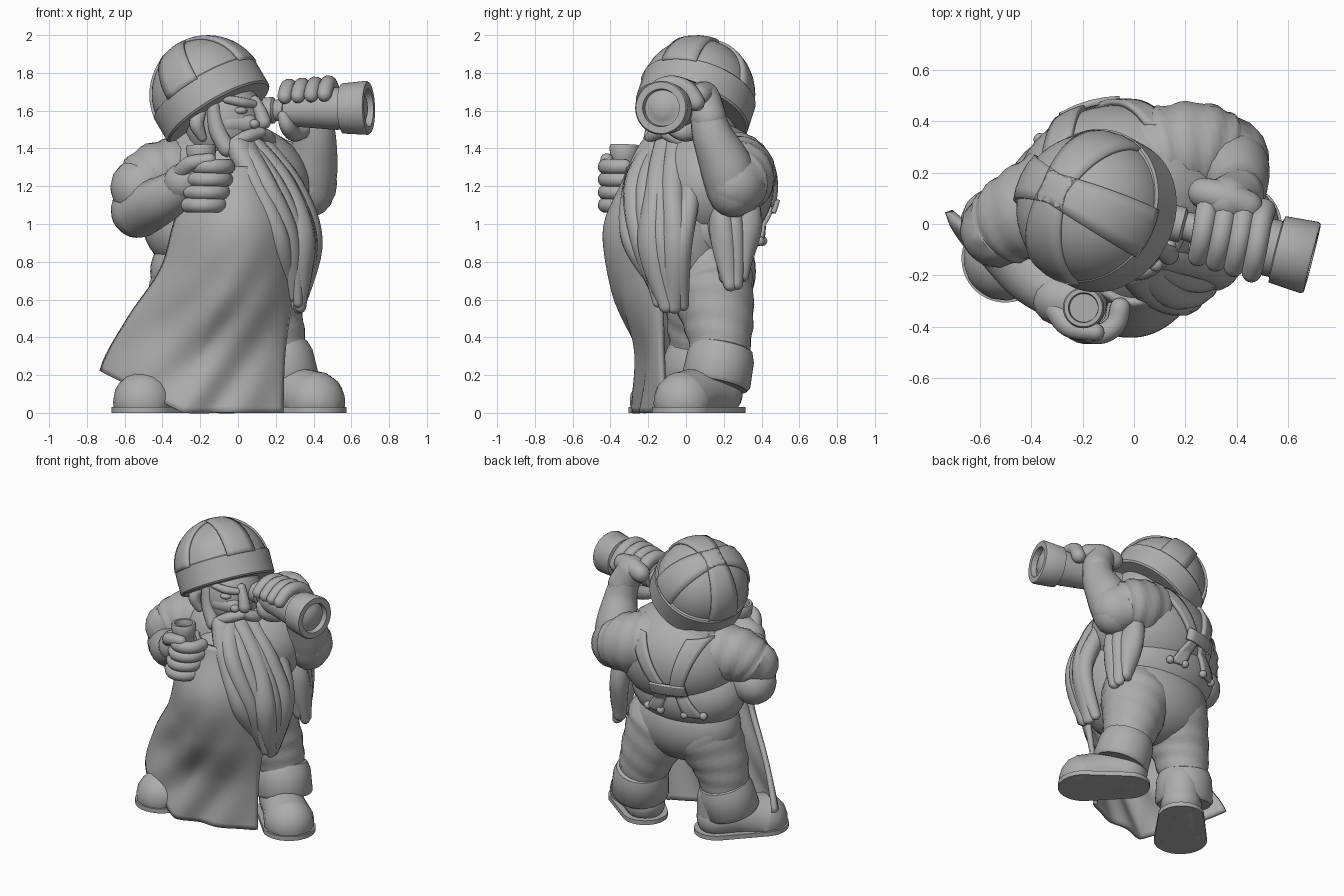
import bpy, math
from math import sin, cos, pi, sqrt
from mathutils import Vector, Quaternion

if "Cube" in bpy.data.objects:
    bpy.data.objects.remove(bpy.data.objects["Cube"])

GREY = (0.42, 0.42, 0.42, 1)
clay = bpy.data.materials.new("grey clay")
clay.use_nodes = True
clay.diffuse_color = GREY
clay.node_tree.nodes["Principled BSDF"].inputs["Base Color"].default_value = GREY


def build(name, rows, closed=True, thick=0):
    """Skin a list of point rows into a smooth mesh."""
    n = len(rows[0])
    verts = [tuple(p) for row in rows for p in row]
    faces = []
    for i in range(len(rows) - 1):
        for j in range(n if closed else n - 1):
            k = (j + 1) % n
            faces.append((i*n + j, i*n + k, (i+1)*n + k, (i+1)*n + j))
    if closed:
        faces += [tuple(range(n))[::-1], tuple((len(rows)-1)*n + j for j in range(n))]
    me = bpy.data.meshes.new(name)
    me.from_pydata(verts, [], faces)
    me.materials.append(clay)
    me.polygons.foreach_set("use_smooth", [True] * len(me.polygons))
    me.set_sharp_from_angle(angle=math.radians(40))
    ob = bpy.data.objects.new(name, me)
    bpy.context.collection.objects.link(ob)
    if thick:
        mod = ob.modifiers.new("thickness", 'SOLIDIFY')
        mod.thickness, mod.offset = thick, 0


def spline(pts, t):
    """Catmull-Rom sample of any list of number tuples, t in 0..1."""
    s = min(t * (len(pts) - 1), len(pts) - 1.0001)
    i, f = int(s), s - int(s)
    a, b, c, d = [pts[max(0, min(len(pts) - 1, i + k))] for k in (-1, 0, 1, 2)]
    return [q + f/2 * (r - p + f * (2*p - 5*q + 4*r - w + f * (3*q - p - 3*r + w)))
            for p, q, r, w in zip(a, b, c, d)]


def limb(name, pts, steps=16, sides=20, folds=0.0, turns=4):
    """Round-ended tapered tube through (x, y, z, radius) points."""
    smp = [spline(pts, i / steps) for i in range(steps + 1)]
    pos = [Vector(s[:3]) for s in smp]
    tan = [(pos[min(i+1, steps)] - pos[max(i-1, 0)]).normalized() for i in range(steps + 1)]
    q = Vector((0, 0, 1)).rotation_difference(tan[0])
    rows = []

    def ring(p, r, t=0):
        rows.append([p + q @ Vector((cos(a), sin(a), 0)) * r
                     * (1 + folds * sin(turns * 2*pi * t + 2 * a)) for a in
                     [2*pi * j / sides for j in range(sides)]])
    for i in range(steps + 1):
        if i:
            q = tan[i-1].rotation_difference(tan[i]) @ q
        r = smp[i][3]
        if i == 0:
            for a in (5, 25, 45, 67):
                ring(pos[0] - tan[0] * r * cos(math.radians(a)), r * sin(math.radians(a)))
        ring(pos[i], r, i / steps)
        if i == steps:
            for a in (67, 45, 25, 5):
                ring(pos[i] + tan[i] * r * cos(math.radians(a)), r * sin(math.radians(a)), 1)
    for row in rows:
        for p in row:
            p.z = max(p.z, 0)
    build(name, rows)


def lathe(name, prof, centre, axis, sides=48):
    """Spin a (radius, height) profile round an axis."""
    q = Vector((0, 0, 1)).rotation_difference(Vector(axis))
    build(name, [[Vector(centre) + q @ Vector((r * cos(2*pi*j/sides), r * sin(2*pi*j/sides), h))
                  for j in range(sides)] for r, h in prof])


def ball(name, centre, size, steps=24, sides=40):
    rows = []
    for i in range(steps + 1):
        a = pi * (0.01 + 0.98 * i / steps)
        rows.append([Vector(centre) + Vector((size[0] * sin(a) * cos(b), size[1] * sin(a) * sin(b),
                     -size[2] * cos(a))) for b in [2*pi * j / sides for j in range(sides)]])
    build(name, rows)


# Torso and trousers
TRUNK = {"chest": ((-0.04, 0.13, 1.2), (0.42, 0.335, 0.34)),
         "waist": ((-0.1, 0.11, 0.98), (0.4, 0.29, 0.27)),
         "trouser_seat": ((-0.08, 0.11, 0.75), (0.385, 0.26, 0.28))}
for name, (centre, size) in TRUNK.items():
    ball(name, centre, size)
ball("belly", (0.0, -0.06, 0.95), (0.33, 0.33, 0.42))
limb("collar", [(-0.16, 0.12, 1.35, 0.22), (-0.08, 0.08, 1.46, 0.19)])

# Legs, cuffs and boots
legs = {
    "left": [(0.09, 0.13, 0.7, 0.23), (0.16, 0.17, 0.49, 0.19), (0.22, 0.185, 0.3, 0.15)],
    "right": [(-0.23, 0.11, 0.7, 0.23), (-0.32, 0.08, 0.49, 0.185), (-0.36, 0.07, 0.3, 0.15)]}
feet = {"left": ((0.2, 0.17), (0.405, -0.01)), "right": ((-0.31, 0.1), (-0.5, -0.135))}
for side in legs:
    limb(side + "_leg", legs[side], folds=0.02)
    lathe(side + "_cuff", [(0.1, -0.16), (0.17, -0.16), (0.185, -0.14), (0.178, 0.0), (0.16, 0.05), (0.1, 0.08)],
          legs[side][2][:3], (-0.2 if side == "left" else 0.15, 0.2, 1))
    (hx, hy), (tx, ty) = feet[side]
    limb(side + "_boot", [(hx, hy, 0.1, 0.13), ((hx+tx)/2, (hy+ty)/2, 0.1, 0.14), (tx, ty, 0.06, 0.163)])
    limb(side + "_ankle", [(hx, hy, 0.1, 0.125), (hx, hy, 0.25, 0.125)])
    ang = math.atan2(ty - hy, tx - hx)
    rim = []
    for j in range(48):
        a = 2*pi * (j + 0.5) / 48
        cx, cy, r = (tx, ty, 0.17) if cos(a) > 0 else (hx, hy, 0.145)
        rim.append((cx + r * cos(a + ang), cy + r * sin(a + ang)))
    build(side + "_sole", [[(x, y, z) for x, y in rim] for z in (0, 0.03)])

# Long front robe with diagonal folds and a swept hem
robe = [(-0.2, 0.2, -0.15, -0.1, -0.3), (-0.32, 0.3, -0.17, -0.1, -0.425), (-0.4, 0.28, -0.16, -0.12, -0.375),
        (-0.58, 0.24, -0.06, -0.12, -0.255), (-0.72, 0.23, 0.05, -0.11, -0.255)]
rows = []
for i in range(41):
    v = i / 40
    xl, xr, yl, yr, yf = spline(robe, v)
    row = []
    for j in range(61):
        u = j / 60
        edge = yl + (yr - yl) * u
        bow = max(0, sin(pi * u))
        hem = 0.22 * max(0, 1 - u / 0.45)
        fold = 0.028 * max(0, v - 0.25) * sin(19 * (u + 0.8 * v)) * bow
        row.append((xl + (xr - xl) * u, edge + (yf - edge) * bow ** 0.65 + fold, 1.3 + (hem - 1.3) * v))
    rows.append(row)
build("front_robe", rows, closed=False, thick=0.03)

# Braces at the back: ribbons lying on the trunk
def brace(name, x0, z0, x1, z1, w0, w1, lift=0.01):
    rows = []
    for i in range(17):
        t = i / 16
        row = []
        for k in (-0.5, -0.25, 0, 0.25, 0.5):
            x, z = x0 + (x1 - x0) * t + k * (w0 + (w1 - w0) * t), z0 + (z1 - z0) * t
            y = max(c[1] + s[1] * sqrt(max(0, 1 - ((x - c[0]) / s[0]) ** 2 - ((z - c[2]) / s[2]) ** 2))
                    for c, s in TRUNK.values())
            row.append((x, y + lift, z))
        rows.append(row)
    build(name, rows, closed=False, thick=0.025)
    return rows[-1]

for side, s in (("left", 1), ("right", -1)):
    brace(side + "_brace", -0.17 + 0.05 * s, 1.09, -0.1 + 0.2 * s, 1.42, 0.08, 0.12)
    end = brace(side + "_brace_tail", -0.17 + 0.04 * s, 1.09, -0.17 + 0.14 * s, 0.9, 0.06, 0.11)
    for k in (0, 4):
        ball(side + "_button", Vector(end[k]) + Vector((0, 0.008, 0.01)), (0.026,) * 3, 8, 12)
brace("brace_keeper", -0.17, 1.06, -0.17, 1.13, 0.23, 0.23, 0.028)

# Right arm, holding a cup
limb("right_sleeve", [(-0.27, 0.12, 1.27, 0.2), (-0.43, 0.04, 1.25, 0.18), (-0.52, -0.02, 1.19, 0.155)], folds=0.03)
limb("right_forearm", [(-0.53, 0.0, 1.07, 0.145), (-0.4, -0.18, 1.13, 0.125), (-0.27, -0.29, 1.21, 0.1)])
CUP = Vector((-0.18, -0.335, 1.08))
limb("right_palm", [(-0.29, -0.29, 1.22, 0.105), (-0.21, -0.31, 1.24, 0.105)])
lathe("cup", [(0.06, 0), (0.065, 0.25), (0.075, 0.27), (0.08, 0.33), (0.074, 0.34), (0.058, 0.34), (0.055, 0.3)],
      CUP, (-0.05, 0.03, 1))
for n in range(4):
    path = []
    for a in (205, 245, 285, 325, 365):
        a = math.radians(a)
        path.append((CUP.x + 0.012 * n + 0.09 * cos(a), CUP.y + 0.092 * sin(a), 1.1 + 0.068 * n, 0.041))
    limb("right_finger", path, 14, 12)
limb("right_thumb", [(-0.3, -0.33, 1.27, 0.05), (-0.25, -0.4, 1.32, 0.042), (-0.15, -0.42, 1.34, 0.035)], 10, 12)

# Spyglass
EYE = Vector((0.13, 0.01, 1.6))
AIM = Vector((0.55, -0.14, 0.015)).normalized()
lathe("spyglass", [(0.045, 0), (0.07, 0.01), (0.07, 0.06), (0.055, 0.07), (0.06, 0.12), (0.085, 0.13), (0.112, 0.4),
                   (0.112, 0.435), (0.133, 0.44), (0.143, 0.57), (0.136, 0.58), (0.1, 0.58), (0.095, 0.545),
                   (0.082, 0.545), (0.06, 0.56), (0.03, 0.568), (0.005, 0.57)], EYE, AIM)

# Left arm, raised to the spyglass
limb("left_sleeve", [(0.08, 0.25, 1.29, 0.2), (0.24, 0.28, 1.25, 0.195), (0.36, 0.26, 1.21, 0.165)], folds=0.03)
limb("left_forearm", [(0.375, 0.25, 1.17, 0.135), (0.39, 0.21, 1.31, 0.138), (0.41, 0.14, 1.47, 0.108),
                      (0.39, 0.11, 1.6, 0.09)])
limb("left_palm", [(0.41, 0.12, 1.56, 0.095), (0.36, 0.09, 1.66, 0.095)])
limb("left_knuckles", [(0.27, 0.12, 1.67, 0.06), (0.36, 0.1, 1.69, 0.065), (0.44, 0.07, 1.68, 0.06)], 8)
for n in range(4):
    s = 0.14 + 0.072 * n
    c = EYE + AIM * s
    r = 0.123 + 0.004 * n
    path = [(c.x + 0.03 - 0.012 * k, c.y + r * cos(math.radians(a)), c.z + r * sin(math.radians(a)), 0.047 - 0.002 * k)
            for k, a in enumerate((15, 50, 85, 115, 145))]
    limb("left_finger", path, 14, 12)
limb("left_thumb", [(0.37, 0.1, 1.52, 0.05), (0.3, 0.0, 1.48, 0.045), (0.26, -0.08, 1.52, 0.04), (0.24, -0.09, 1.57, 0.03)], 12, 12)

# Head and face
ball("head", (-0.07, 0.01, 1.54), (0.21, 0.2, 0.24))
limb("nose", [(0.09, -0.09, 1.65, 0.03), (0.12, -0.11, 1.59, 0.035), (0.135, -0.12, 1.54, 0.04)], 8, 12)
for s in (-1, 1):
    ball("nostril", (0.11 + 0.025 * s, -0.12 + 0.035 * s, 1.53), (0.03, 0.03, 0.025), 8, 12)
limb("cheek", [(-0.05, -0.14, 1.53, 0.055), (0.05, -0.12, 1.53, 0.055)], 8, 14)
limb("eyebrow", [(-0.06, -0.175, 1.66, 0.022), (0.02, -0.16, 1.645, 0.026), (0.08, -0.12, 1.635, 0.022)], 8, 12)
ball("right_eye", (0.01, -0.15, 1.6), (0.04, 0.035, 0.022), 10, 16)
limb("right_ear", [(-0.2, -0.16, 1.58, 0.03), (-0.22, -0.17, 1.53, 0.04), (-0.19, -0.16, 1.46, 0.025)], 8, 12)
limb("right_sideburn", [(-0.13, -0.16, 1.62, 0.035), (-0.11, -0.17, 1.5, 0.045), (-0.06, -0.19, 1.4, 0.045)], 10, 12)
limb("right_moustache", [(0.12, -0.13, 1.485, 0.03), (0.04, -0.18, 1.46, 0.035), (-0.05, -0.2, 1.42, 0.02)], 10, 12)
limb("left_moustache", [(0.12, -0.12, 1.485, 0.03), (0.16, -0.04, 1.45, 0.04), (0.15, 0.04, 1.4, 0.02)], 10, 12)

# Beard: wavy locks blended between two guide curves
def locks(name, count, a, b, radii):
    for n in range(count):
        t = n / (count - 1)
        path = []
        for k, (p, q) in enumerate(zip(a, b)):
            m = Vector(p).lerp(Vector(q), t)
            out = 0.04 * sin(pi * t) * (k > 0)
            sway = 0.015 * sin(2.4 * k + 1.9 * n) * (k > 0)
            path.append((m.x + out, m.y - out * 0.6 + sway, m.z - 0.05 * (k == len(a) - 1) * sin(pi * t),
                         radii[k] * (1 + 0.12 * sin(2.7 * n))))
        limb(name, path, 22, 14, folds=0.12, turns=1)

locks("beard_lock", 7, [(0.01, -0.18, 1.4), (0.09, -0.27, 1.2), (0.2, -0.27, 0.92), (0.27, -0.16, 0.66)],
      [(0.14, 0.0, 1.4), (0.29, 0.0, 1.17), (0.39, -0.03, 0.88), (0.31, -0.01, 0.57)], (0.07, 0.068, 0.065, 0.032))
locks("side_lock", 4, [(0.2, 0.15, 1.2), (0.3, 0.18, 0.98), (0.33, 0.22, 0.72)],
      [(0.24, 0.29, 1.2), (0.29, 0.31, 0.98), (0.31, 0.31, 0.73)], (0.065, 0.065, 0.035))

# Helmet: dome, crossing bands and a heavy rim
UP = Vector((-0.49, 0.27, 0.83)).normalized()
DOME = Vector((-0.16, 0.055, 1.688))
lathe("helmet_dome", [(0.297 * cos(a), 0.297 * sin(a)) for a in [pi/2 * i / 20.2 for i in range(21)]], DOME, UP)
lathe("helmet_rim", [(0.25, -0.095), (0.3, -0.095), (0.309, -0.085), (0.309, 0.06), (0.3, 0.07), (0.26, 0.07)],
      Vector((-0.145, 0.055, 1.657)), UP)
tilt = Vector((0, 0, 1)).rotation_difference(UP)
for spin in (-0.43, -0.43 + pi / 2):
    q = tilt @ Quaternion((0, 0, 1), spin)
    rows = []
    for i in range(33):
        a = (i / 32 - 0.5) * pi * 0.96
        w = 0.2 + 0.15 * abs(sin(a))
        rows.append([DOME + q @ Vector((sin(a), k * w, cos(a))).normalized() * 0.303
                     for k in (-1, -0.5, 0, 0.5, 1)])
    build("helmet_band", rows, closed=False, thick=0.018)
